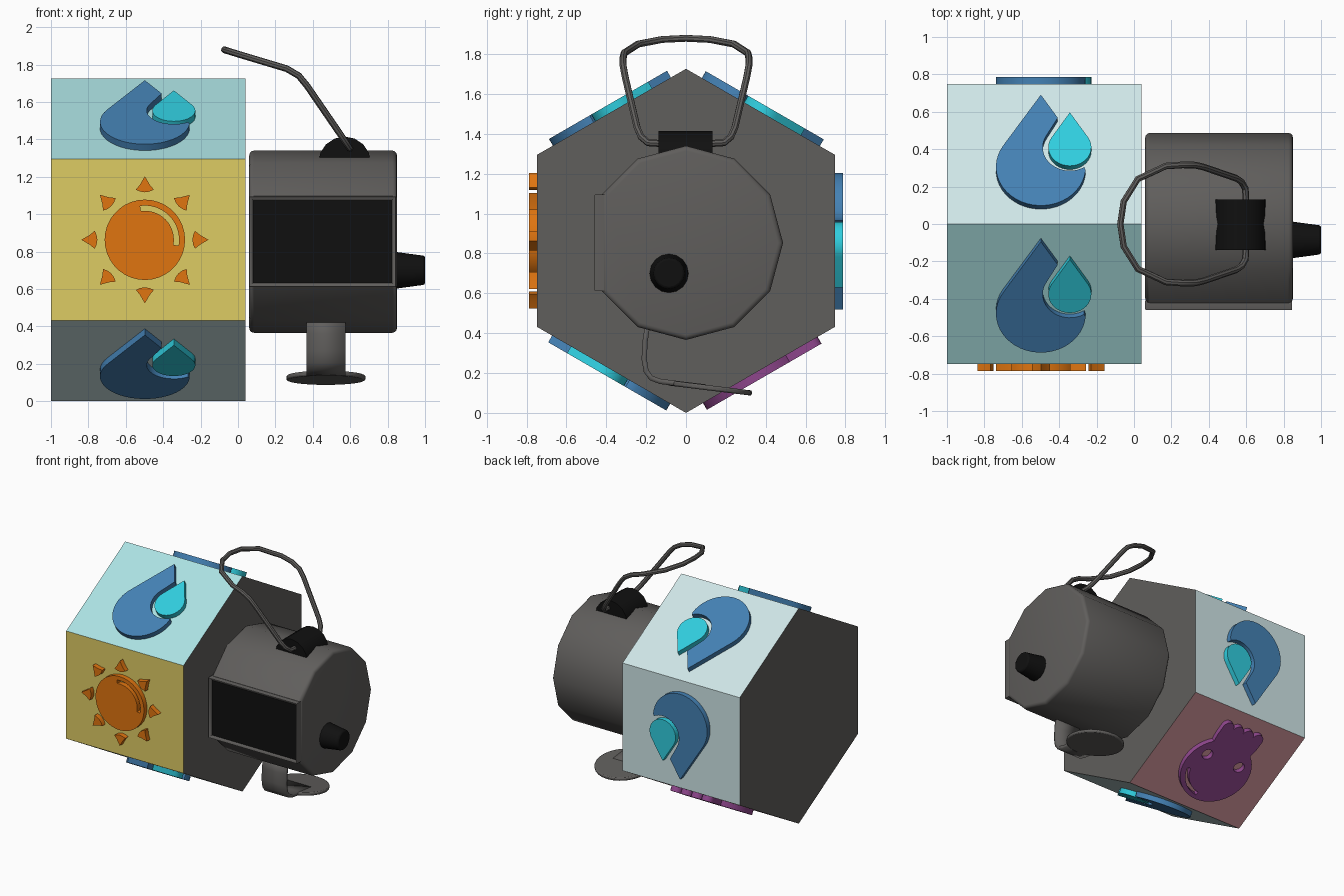
import bpy, bmesh
from math import sin, cos, pi, radians, acos, degrees
from mathutils import Matrix, Vector

if "Cube" in bpy.data.objects:
    bpy.data.objects.remove(bpy.data.objects["Cube"])


def mat(name, r, g, b):
    lin = [(c / 255 / 12.92 if c < 10 else ((c / 255 + 0.055) / 1.055) ** 2.4) for c in (r, g, b)]
    m = bpy.data.materials.new(name)
    m.diffuse_color = (*lin, 1)
    m.use_nodes = True
    m.node_tree.nodes["Principled BSDF"].inputs["Base Color"].default_value = m.diffuse_color
    return m


GRAY = mat("dark gray", 96, 94, 92)
BLACK = mat("black", 16, 16, 16)
YELLOW = mat("yellow", 222, 204, 100)
CYAN = mat("light cyan", 172, 226, 227)
PALE = mat("pale gray blue", 207, 230, 231)
PINK = mat("dusty pink", 205, 145, 151)
BLUE = mat("blue", 68, 129, 180)
TEAL = mat("bright teal", 48, 205, 222)
ORANGE = mat("orange", 224, 117, 16)
PURPLE = mat("purple", 142, 70, 140)


def add(name, mesh, *mats):
    ob = bpy.data.objects.new(name, mesh)
    bpy.context.collection.objects.link(ob)
    for m in mats:
        mesh.materials.append(m)
    return ob


def smooth(ob, angle=35):
    bpy.ops.object.select_all(action='DESELECT')
    ob.select_set(True)
    bpy.context.view_layer.objects.active = ob
    bpy.ops.object.shade_smooth_by_angle(angle=radians(angle))


def from_bm(name, bm, *mats):
    bmesh.ops.recalc_face_normals(bm, faces=bm.faces)
    me = bpy.data.meshes.new(name)
    bm.to_mesh(me)
    bm.free()
    return add(name, me, *mats)


def prism(yz, x0, x1):
    """Profile in the y-z plane extruded along x."""
    bm = bmesh.new()
    f = bm.faces.new([bm.verts.new((x0, y, z)) for y, z in yz])
    r = bmesh.ops.extrude_face_region(bm, geom=[f])
    bmesh.ops.translate(bm, vec=(x1 - x0, 0, 0),
                        verts=[v for v in r["geom"] if isinstance(v, bmesh.types.BMVert)])
    bmesh.ops.recalc_face_normals(bm, faces=bm.faces)
    return bm


def cone(name, r1, r2, depth, seg, matrix, material, bevel=0):
    bm = bmesh.new()
    bmesh.ops.create_cone(bm, cap_ends=True, segments=seg, radius1=r1, radius2=r2,
                          depth=depth, matrix=matrix)
    ob = from_bm(name, bm, material)
    if bevel:
        b = ob.modifiers.new("bevel", 'BEVEL')
        b.width, b.segments = bevel, 2
    smooth(ob)
    return ob


def curve_object(name, loops, material, dims='2D', closed=True, extrude=0, bevel=0):
    cu = bpy.data.curves.new(name, 'CURVE')
    cu.dimensions = dims
    cu.fill_mode = 'BOTH' if dims == '2D' else 'FULL'
    cu.extrude, cu.bevel_depth, cu.bevel_resolution = extrude, bevel, 2
    for pts in loops:
        s = cu.splines.new('POLY')
        s.points.add(len(pts) - 1)
        for p, q in zip(s.points, pts):
            p.co = (*q, 1) if len(q) == 3 else (*q, 0, 1)
        s.use_cyclic_u = closed
        s.use_smooth = bevel > 0
    cu.use_fill_caps = bevel > 0
    tmp = bpy.data.objects.new(name + "_curve", cu)
    bpy.context.collection.objects.link(tmp)
    dg = bpy.context.evaluated_depsgraph_get()
    me = bpy.data.meshes.new_from_object(tmp.evaluated_get(dg))
    bpy.data.objects.remove(tmp)
    me.materials.clear()
    ob = add(name, me, material)
    smooth(ob)
    return ob


# Hexagonal block with coloured sides
R, CZ = 0.863, 0.863
AP = R * cos(pi / 6)
hexagon = [(R * cos(pi / 2 + i * pi / 3), CZ + R * sin(pi / 2 + i * pi / 3)) for i in range(6)]
block = from_bm("hex_block", prism(hexagon, -1, 0.04), GRAY, YELLOW, CYAN, PALE, PINK)
for p in block.data.polygons:
    n = p.normal
    if abs(n.x) > 0.5:
        p.material_index = 0
    elif n.y < -0.9:
        p.material_index = 1
    elif n.y < 0 and n.z > 0:
        p.material_index = 2
    else:
        p.material_index = 4 if n.y > 0 and n.z < -0.2 else 3


# Raised picture plates
def arc(c, r, a0, a1, n=20, ry=None):
    ry = ry or r
    return [(c[0] + r * cos(radians(a0 + (a1 - a0) * i / n)),
             c[1] + ry * sin(radians(a0 + (a1 - a0) * i / n))) for i in range(n + 1)]


def plate(name, loops, material, side):
    """side = angle of the face normal in the y-z plane, in degrees."""
    a = radians(side)
    n, u = Vector((0, cos(a), sin(a))), Vector((1, 0, 0))
    v = n.cross(u)
    ob = curve_object(name, loops, material, extrude=0.022)
    pos = Vector((-0.498, 0, CZ)) + n * (AP + 0.017)
    ob.data.transform(Matrix((u, v, n)).transposed().to_4x4())
    ob.data.transform(Matrix.Translation(pos))


def band(c, r0, r1, a0, a1):
    return arc(c, r1, a0, a1) + arc(c, r0, a1, a0)


t = degrees(acos(0.115 / 0.215))
small_drop = [(0.155, 0.235)] + arc((0.155, 0.02), 0.115, 90 + t, 450 - t, 24)
big_drop = ([(0, 0.344)] + arc((0, -0.1), 0.24, 147, 355, 26)
            + arc((0.155, 0.02), 0.145, -58, -210, 18) + [(0.09, 0.202)])
for label, side in (("upper_front", 120), ("upper_back", 60), ("back", 0), ("lower_front", 240)):
    plate(label + "_big_drop", [big_drop], BLUE, side)
    plate(label + "_small_drop", [small_drop], TEAL, side)

# Sun: disc with a cut highlight, plus eight rays
sun = [arc((0, 0), 0.215, 0, 350, 35), band((0, 0), 0.155, 0.183, -10, 98)]
ray = [(0.34, 0), (0.295, 0.026), (0.268, 0.048), (0.258, 0.025), (0.254, 0),
       (0.258, -0.025), (0.268, -0.048), (0.295, -0.026)]
for k in range(8):
    c, s = cos(k * pi / 4), sin(k * pi / 4)
    sun.append([(x * c - y * s, x * s + y * c) for x, y in ray])
plate("sun", sun, ORANGE, 180)

# Skull: round head, scalloped jaw, eye holes and highlight
head = arc((0, 0.065), 0.28, -52, 232, 36, 0.268) + [(-0.185, -0.2)]
for k in range(4):
    head += arc((-0.14 + k * 0.092, -0.285), 0.046, 180, 350, 8)
head += [(0.18, -0.2)]
eyes = [arc((s * 0.15, -0.03), 0.042, 0, 345, 15) for s in (-1, 1)]
plate("skull", [head, band((0, 0.07), 0.205, 0.232, 15, 85)] + eyes, PURPLE, 300)

# Twelve-sided drum, flattened at the front for the screen
drum_pts = [(0.487 * cos(i * pi / 6), 0.853 + 0.487 * sin(i * pi / 6)) for i in range(12) if i != 6]
bm = prism(drum_pts, 0.06, 0.85)
rim = [e for e in bm.edges if abs(e.verts[0].co.x - e.verts[1].co.x) < 1e-4]
bmesh.ops.bevel(bm, geom=rim, offset=0.025, segments=3, profile=0.5, affect='EDGES')
smooth(from_bm("drum", bm, GRAY))

# Screen frame with recessed black screen
bm = prism([(-0.465, 0.612), (-0.465, 1.095), (-0.41, 1.095), (-0.41, 0.612)], 0.06, 0.845)
front = [f for f in bm.faces if f.normal.y < -0.9]
outer = [e for e in front[0].edges]
bmesh.ops.inset_region(bm, faces=front, thickness=0.03)
bmesh.ops.translate(bm, verts=front[0].verts, vec=(0, 0.02, 0))
front[0].material_index = 1
r = bmesh.ops.inset_region(bm, faces=front, thickness=0.001)
bmesh.ops.bevel(bm, geom=outer, offset=0.01, segments=2, profile=0.5, affect='EDGES', material=0)
smooth(from_bm("screen_frame", bm, GRAY, BLACK))

# Side knob
cone("side_knob", 0.1, 0.077, 0.17, 16,
     Matrix.Translation((0.915, -0.085, 0.70)) @ Matrix.Rotation(pi / 2, 4, 'Y'), BLACK, 0.01)

# Handle mount
cone("handle_mount", 0.14, 0.14, 0.27, 16,
     Matrix.Translation((0.57, -0.003, 1.275)) @ Matrix.Rotation(pi / 2, 4, 'X'), BLACK)

# Wire handle, mirrored across y
half = [(0.6, 0.1, 1.35), (0.595, 0.19, 1.355), (0.575, 0.225, 1.385), (0.545, 0.245, 1.43),
        (0.37, 0.305, 1.685), (0.325, 0.315, 1.74), (0.26, 0.316, 1.778), (0.17, 0.31, 1.805),
        (0.02, 0.24, 1.85), (-0.055, 0.12, 1.873)]
path = half + [(-0.073, 0, 1.879)] + [(x, -y, z) for x, y, z in reversed(half)]
curve_object("wire_handle", [path], GRAY, dims='3D', closed=False, bevel=0.018)

# Bent foot strip under the drum
strip = [(-0.19, 0.46), (-0.205, 0.36), (-0.21, 0.27), (-0.2, 0.21), (-0.175, 0.175),
         (-0.13, 0.158), (-0.05, 0.148), (0.1, 0.13)]
bm = bmesh.new()
rows = [[bm.verts.new((x, y, z)) for x in (0.365, 0.575)] for y, z in strip]
for a, b in zip(rows, rows[1:]):
    bm.faces.new((a[0], a[1], b[1], b[0]))
ob = from_bm("foot_strip", bm, GRAY)
sol = ob.modifiers.new("thickness", 'SOLIDIFY')
sol.thickness, sol.offset = 0.026, 0
smooth(ob)

# Round foot pad
cone("foot_pad", 0.212, 0.212, 0.026, 28,
     Matrix.Translation((0.47, 0.12, 0.125)) @ Matrix.Rotation(radians(-7), 4, 'X'), GRAY, 0.008)
